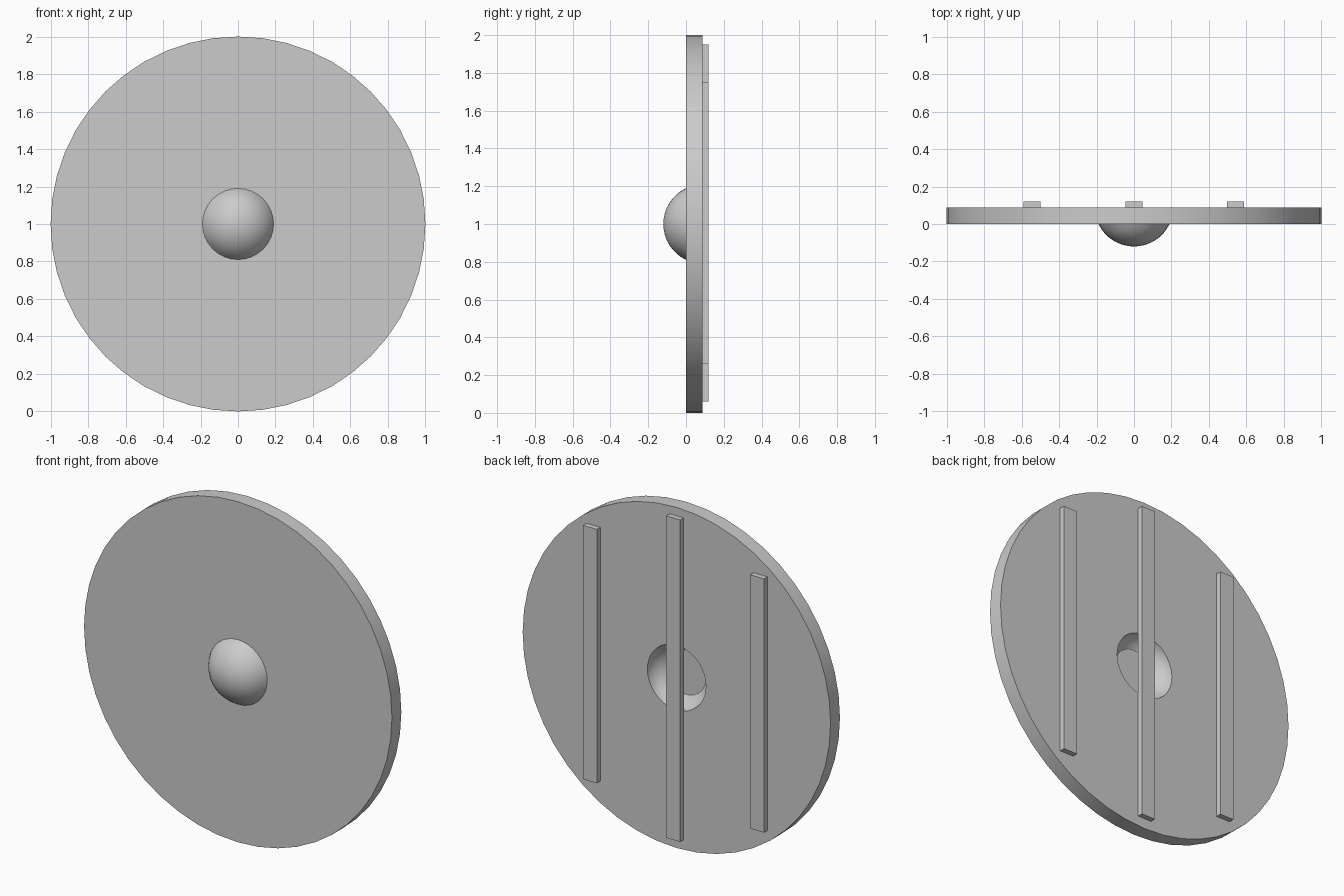
import bpy, bmesh
from math import sin, cos, pi, radians, asin, sqrt

if "Cube" in bpy.data.objects:
    bpy.data.objects.remove(bpy.data.objects["Cube"])


def lathe(name, profile, sides):
    """Revolve (radius, y) points around the y axis through z = 1."""
    bm = bmesh.new()
    rings = []
    for r, y in profile:
        if r < 1e-6:
            rings.append([bm.verts.new((0, y, 1))] * sides)
        else:
            rings.append([bm.verts.new((r * cos(2 * pi * i / sides), y,
                                        1 + r * sin(2 * pi * i / sides)))
                          for i in range(sides)])
    for a, b in zip(rings, rings[1:]):
        for i in range(sides):
            j = (i + 1) % sides
            quad = list(dict.fromkeys((a[i], a[j], b[j], b[i])))
            bm.faces.new(quad)
    bmesh.ops.recalc_face_normals(bm, faces=bm.faces)
    me = bpy.data.meshes.new(name)
    bm.to_mesh(me)
    bm.free()
    ob = bpy.data.objects.new(name, me)
    bpy.context.collection.objects.link(ob)
    bpy.ops.object.select_all(action='DESELECT')
    ob.select_set(True)
    bpy.context.view_layer.objects.active = ob
    bpy.ops.object.shade_smooth_by_angle(angle=radians(30))
    return ob


def slat(name, x, z0, z1):
    bpy.ops.mesh.primitive_cube_add(size=1, location=(x, 0.102, (z0 + z1) / 2))
    ob = bpy.context.object
    ob.name = name
    ob.scale = (0.09, 0.034, z1 - z0)


# Round board with a hollow hand recess in the back
BACK = 0.087
recess = [(0.19 * cos(t), BACK - 0.12 * sin(t))
          for t in [asin(BACK / 0.12 ) * k / 4 for k in range(5)]]
recess[-1] = (recess[-1][0], 0.001)
lathe("shield_board",
      [(0, 0), (1, 0), (1, BACK)] + recess + [(0, 0.001)], 48)

# Domed boss on the front
R, C = 0.21, 0.09
edge = asin(sqrt(R * R - C * C) / R)
lathe("front_boss", [(R * sin(edge * k / 8), C - R * cos(edge * k / 8))
                     for k in range(9)], 32)

# Three vertical battens on the back
slat("middle_batten", 0, 0.06, 1.95)
for side, x in (("left", -0.545), ("right", 0.541)):
    slat(side + "_batten", x, 0.26, 1.75)
